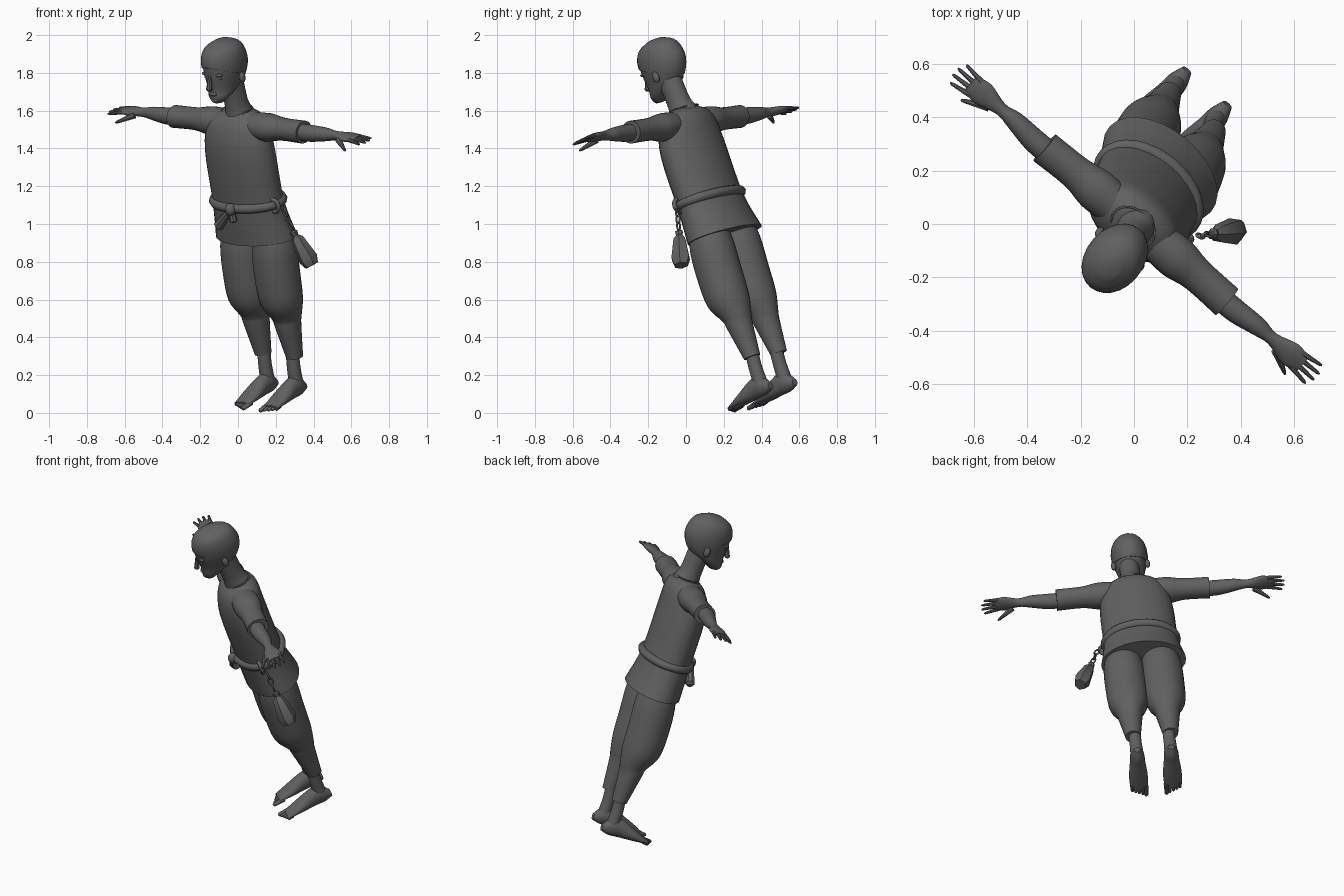
import bpy, bmesh, math
from mathutils import Vector, Matrix

cube = bpy.data.objects.get("Cube")
if cube:
    bpy.data.objects.remove(cube, do_unlink=True)

# Single grey material
grey = bpy.data.materials.new("dark grey")
grey.use_nodes = True
colour = (0.12, 0.12, 0.12, 1)
grey.diffuse_color = colour
grey.node_tree.nodes["Principled BSDF"].inputs["Base Color"].default_value = colour

# Leaning frame: the figure is built upright, then turned and tilted as a whole
up = Vector((-0.16, -0.33, 0.98)).normalized()
left = Vector((0.75, -0.64, -0.08))
left = (left - up * left.dot(up)).normalized()
back = up.cross(left)
FRAME = Matrix((left, back, up)).transposed().to_4x4()
FRAME.translation = (0.25, 0.49, 0.1)
made = []


def finish(name, data, matrix=Matrix()):
    """Link an object into the leaning frame and colour it."""
    ob = bpy.data.objects.new(name, data)
    bpy.context.collection.objects.link(ob)
    ob.matrix_world = FRAME @ matrix
    data.materials.append(grey)
    made.append(ob)


def finish_mesh(name, bm, matrix=Matrix()):
    bmesh.ops.recalc_face_normals(bm, faces=bm.faces)
    mesh = bpy.data.meshes.new(name)
    bm.to_mesh(mesh)
    bm.free()
    finish(name, mesh, matrix)


def refine(rings, steps=4):
    """Pass a smooth curve through the rings of a profile."""
    padded = [rings[0], *rings, rings[-1]]
    result = []
    for before, start, end, after in zip(padded, padded[1:], padded[2:], padded[3:]):
        for step in range(steps):
            f = step / steps
            leave, arrive = (end - before) / 2, (after - start) / 2
            blend = f * f * (3 - 2 * f)
            result.append(start.lerp(end, blend) + leave * f * (1 - f) ** 2 - arrive * f * f * (1 - f))
    return result + [rings[-1]]


def loft(name, rings, axis="Z", centre=0, side=1, depth=1, segs=24, curved=True, matrix=Matrix(), cut=None):
    """Join rings of (position, offset, half width, optional half depth) along one axis."""
    rings = [Vector(r if len(r) > 3 else (*r, r[-1] * depth)) for r in rings]
    if curved:
        rings = refine(rings)
    bm = bmesh.new()
    loops = []
    for along, offset, width, thick in rings:
        loop = []
        for i in range(segs):
            angle = math.tau * i / segs
            u = centre + width * math.cos(angle)
            v = offset + thick * math.sin(angle)
            spot = {"Z": (side * u, v, along), "X": (side * along, v, u), "Y": (side * u, along, v)}[axis]
            loop.append(bm.verts.new(spot))
        loops.append(loop)
    for lower, upper in zip(loops, loops[1:]):
        for i in range(segs):
            j = (i + 1) % segs
            bm.faces.new((lower[i], lower[j], upper[j], upper[i]))
    bm.faces.new(loops[0])
    bm.faces.new(loops[-1])
    if cut:
        geom = bm.verts[:] + bm.edges[:] + bm.faces[:]
        bmesh.ops.bisect_plane(bm, geom=geom, plane_co=cut[0], plane_no=cut[1], clear_inner=True)
        bmesh.ops.holes_fill(bm, edges=[e for e in bm.edges if e.is_boundary])
    finish_mesh(name, bm, matrix)


def aim(start, end):
    """Matrix whose z axis runs from start towards end."""
    return Matrix.Translation(start) @ (end - start).to_track_quat("Z", "Y").to_matrix().to_4x4()


def digit(name, start, end, thick, thin):
    """Tapered rounded rod, for fingers, toes and small ends."""
    start, end = Vector(start), Vector(end)
    length = (end - start).length
    rings = [(0, 0, thick), (length * 0.9, 0, thin), (length, 0, thin / 2)]
    loft(name, rings, segs=8, curved=False, matrix=aim(start, end))


def blob(name, place, size):
    bm = bmesh.new()
    bmesh.ops.create_uvsphere(bm, u_segments=16, v_segments=10, radius=1)
    bmesh.ops.scale(bm, vec=size, verts=bm.verts)
    finish_mesh(name, bm, Matrix.Translation(place))


def ellipse(centre, u, v, count):
    centre, u, v = Vector(centre), Vector(u), Vector(v)
    angles = [math.tau * i / count for i in range(count)]
    return [centre + u * math.cos(a) + v * math.sin(a) for a in angles]


def hoop(name, points, radius):
    """Closed round cord through the points."""
    curve = bpy.data.curves.new(name, "CURVE")
    curve.dimensions = "3D"
    curve.bevel_depth = radius
    curve.bevel_resolution = 2
    spline = curve.splines.new("POLY")
    spline.points.add(len(points) - 1)
    for target, point in zip(spline.points, points):
        target.co = (*point, 1)
    spline.use_cyclic_u = True
    spline.use_smooth = True
    finish(name, curve)


# Tunic with a notched collar
MID = -0.01
loft("tunic", [(0.9, -0.01, 0.25), (1.1, -0.03, 0.22), (1.4, -0.03, 0.215), (1.55, -0.01, 0.18), (1.61, 0, 0.09)],
     centre=MID, depth=0.64, segs=28)
collar = ellipse((MID, 0, 1.61), (0.09, 0, 0), (0, 0.07, 0), 24)
for point in collar:
    point += Vector((0, -0.05, -0.07)) * max(0, -point.y / 0.035 - 1)
hoop("collar", collar, 0.004)

# Belt, knot and hanging ends
BELT = 1.11
hoop("belt", ellipse((MID, -0.03, BELT), (0.21, 0, 0), (0, 0.14, 0), 32), 0.026)
knot = Vector((0, -0.19, BELT))
blob("belt_knot", knot, (0.03, 0.03, 0.035))
digit("long_belt_end", knot, (-0.11, -0.19, 1), 0.015, 0.03)
digit("short_belt_end", knot, (0.01, -0.19, 1.04), 0.015, 0.022)
hoop("side_loop", ellipse((0.2, -0.07, BELT), (0.035, 0, 0), (0, 0, 0.035), 12), 0.012)

# Chain and faceted pouch
hook, neck_end, base = Vector((0.25, -0.05, 1.08)), Vector((0.29, -0.05, 0.97)), Vector((0.38, -0.04, 0.77))
for i in range(3):
    across = (0, 0.013, 0) if i % 2 else (0.013, 0, 0)
    hoop("chain_link", ellipse(hook.lerp(neck_end, (i + 0.3) / 3), across, (neck_end - hook) / 5, 10), 0.005)
loft("pouch", [(0, 0, 0.014), (0.01, 0, 0.024), (0.03, 0, 0.017), (0.05, 0, 0.036), (0.17, 0, 0.056), (0.21, 0, 0.04)],
     depth=0.9, segs=6, curved=False, matrix=aim(neck_end, base))

# Head, hair and neck
head = [(1.7, -0.13, 0.03, 0.03), (1.73, -0.11, 0.06, 0.065), (1.78, -0.06, 0.08, 0.11),
        (1.86, -0.04, 0.1, 0.135), (1.93, -0.04, 0.1, 0.13), (1.98, -0.04, 0.08, 0.1), (2.01, -0.04, 0.03, 0.04)]
loft("head", head, centre=MID)
hair = [(z + 0.004, y, w + 0.006, d + 0.007) for z, y, w, d in head[1:]]
loft("hair", hair, centre=MID, cut=((0, -0.17, 1.9), (0, 0.5, 1)))
loft("neck", [(1.5, 0, 0.08), (1.6, 0, 0.07), (1.66, -0.01, 0.06), (1.78, -0.02, 0.06)], depth=1.1)

# Face along the middle
digit("nose", (MID, -0.17, 1.86), (MID, -0.195, 1.78), 0.008, 0.017)
blob("mouth", (MID, -0.165, 1.755), (0.025, 0.015, 0.012))
blob("chin", (MID, -0.15, 1.72), (0.03, 0.025, 0.02))

ARM, FOOT = 1.53, 0.1
for side, tag in ((1, "left_"), (-1, "right_")):
    # Ear, brow and eye
    blob(tag + "ear", (MID + side * 0.1, -0.03, 1.81), (0.015, 0.02, 0.03))
    blob(tag + "brow", (MID + side * 0.04, -0.15, 1.86), (0.03, 0.015, 0.01))
    blob(tag + "eye", (MID + side * 0.04, -0.145, 1.84), (0.02, 0.012, 0.01))

    # Sleeve, arm and palm
    loft(tag + "sleeve", [(0.1, -0.01, 0.07), (0.2, -0.01, 0.075), (0.3, -0.01, 0.06), (0.45, -0.015, 0.06)],
         "X", ARM, side, depth=1.1)
    loft(tag + "arm", [(0.4, -0.02, 0.045), (0.5, -0.02, 0.045), (0.6, -0.01, 0.036), (0.67, -0.01, 0.025),
                       (0.76, -0.01, 0.02, 0.05), (0.82, -0.01, 0.01, 0.035)], "X", ARM, side)

    # Fingers and thumb
    for i in range(4):
        y = (i - 2) * 0.023
        reach = 0.9 - abs(i - 1.5) * 0.015
        digit(tag + "finger", (side * 0.79, y, ARM), (side * reach, y * 1.4, ARM - 0.01), 0.012, 0.007)
    digit(tag + "thumb", (side * 0.71, -0.04, ARM - 0.01), (side * 0.8, -0.1, ARM - 0.04), 0.018, 0.008)

    # Baggy trouser leg
    loft(tag + "trouser_leg", [(0.22, 0, 0.045), (0.4, -0.01, 0.07), (0.45, -0.01, 0.08), (0.55, -0.03, 0.115),
                               (0.7, -0.03, 0.122), (0.85, -0.02, 0.12), (0.96, -0.01, 0.1)], centre=0.11, side=side)

    # Bare foot with toes
    loft(tag + "ankle", [(0.05, -0.01, 0.04), (0.16, -0.01, 0.036), (0.25, 0, 0.036)], centre=FOOT, side=side)
    loft(tag + "foot", [(0.05, 0.04, 0.02), (0, 0.06, 0.04, 0.055), (-0.06, 0.06, 0.045, 0.055),
                        (-0.15, 0.04, 0.055, 0.035), (-0.24, 0.02, 0.05, 0.012)], "Y", FOOT, side)
    for i in range(5):
        x = side * (FOOT + (i - 2) * 0.02)
        thick = 0.011 if i else 0.015
        digit(tag + "toe", (x, -0.21, 0.02), (x, i * 0.01 - 0.285, 0.012), thick, thick * 0.8)

# Smooth shading with sharp edges kept
bpy.ops.object.select_all(action="DESELECT")
meshes = [ob for ob in made if ob.type == "MESH"]
for ob in meshes:
    ob.select_set(True)
bpy.context.view_layer.objects.active = meshes[0]
bpy.ops.object.shade_smooth_by_angle(angle=math.radians(40))
